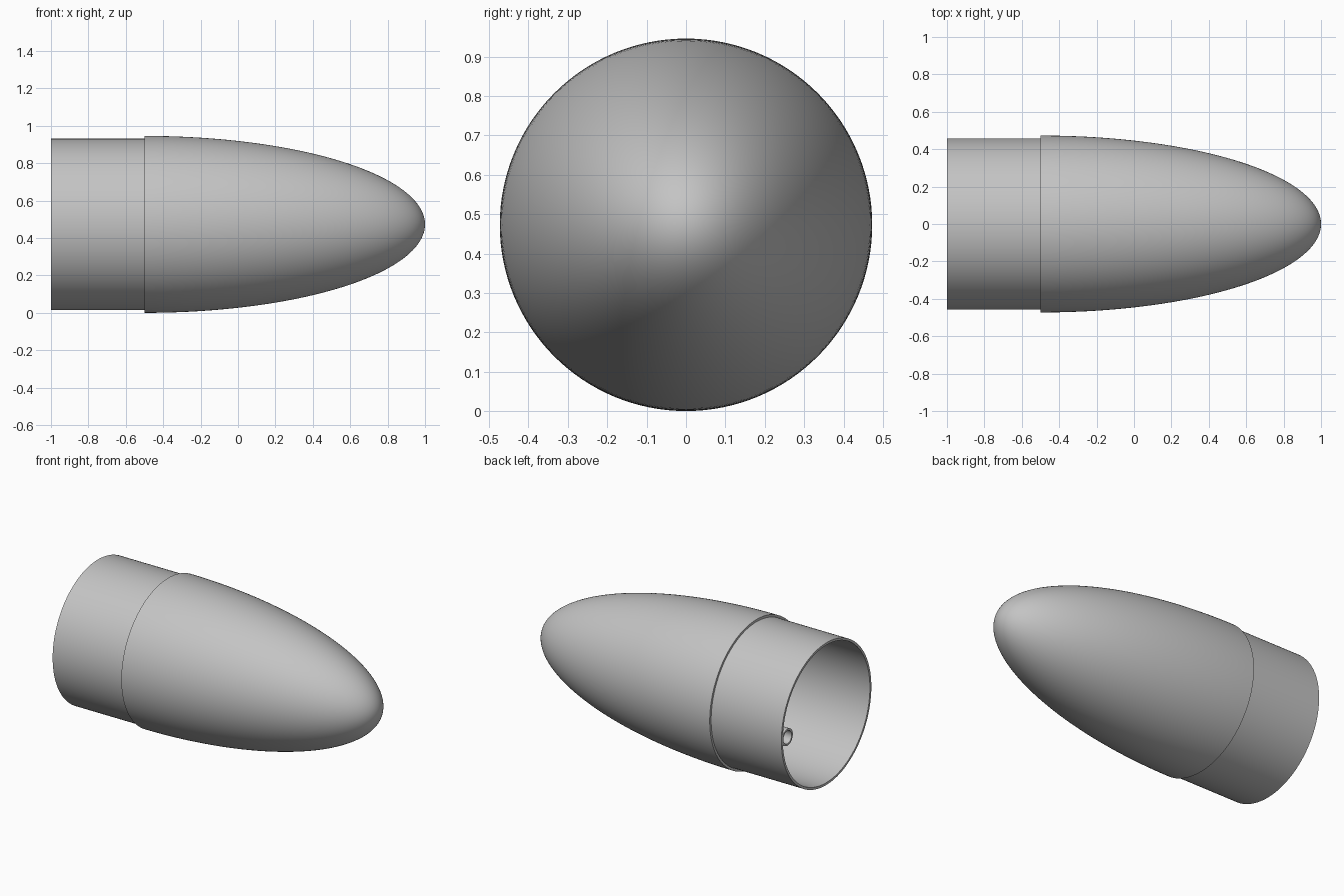
import bpy
import bmesh
import math
from mathutils import Matrix, Vector

cube = bpy.data.objects.get("Cube")
if cube:
    bpy.data.objects.remove(cube, do_unlink=True)

SHELL_R = 0.473      # widest radius, also the height of the axis
COLLAR_R = 0.458
INNER_R = 0.443
BACK, STEP, TIP = -1.0, -0.5, 1.0

grey = bpy.data.materials.new("plain grey")
grey.use_nodes = True
colour = (0.55, 0.55, 0.55, 1)
grey.diffuse_color = colour
grey.node_tree.nodes["Principled BSDF"].inputs["Base Color"].default_value = colour


def lathe(name, profile, sides, centre, closed=False):
    """Spin (x, radius) points about an axis parallel to x."""
    bm = bmesh.new()
    verts = [bm.verts.new((x, 0, r)) for x, r in profile]
    edges = [bm.edges.new(pair) for pair in zip(verts, verts[1:])]
    if closed:
        edges.append(bm.edges.new((verts[-1], verts[0])))
    bmesh.ops.spin(bm, geom=verts + edges, cent=(0, 0, 0), axis=(1, 0, 0),
                   angle=math.tau, steps=sides, use_duplicate=False)
    bmesh.ops.remove_doubles(bm, verts=bm.verts, dist=0.00005)
    bmesh.ops.recalc_face_normals(bm, faces=bm.faces)
    bm.transform(Matrix.Translation(Vector(centre)))
    mesh = bpy.data.meshes.new(name)
    bm.to_mesh(mesh)
    bm.free()
    mesh.materials.append(grey)
    obj = bpy.data.objects.new(name, mesh)
    bpy.context.collection.objects.link(obj)
    bpy.ops.object.select_all(action="DESELECT")
    obj.select_set(True)
    bpy.context.view_layer.objects.active = obj
    bpy.ops.object.shade_smooth_by_angle(angle=math.radians(30))
    return obj


def half_ellipse(length, radius, count=48):
    """Points from the tip back to the step."""
    angles = [math.pi / 2 * i / count for i in range(count + 1)]
    return [(STEP + length * math.cos(a), radius * math.sin(a)) for a in angles]


# Hollow nose shell with its stepped-in collar
outer = half_ellipse(TIP - STEP, SHELL_R)
inner = half_ellipse(TIP - STEP - 0.03, INNER_R)
profile = outer + [(STEP, COLLAR_R), (BACK, COLLAR_R), (BACK, INNER_R)] + inner[::-1]
lathe("nose_shell", profile, 128, (0, 0, SHELL_R))

# Small cord tube fixed to the inside of the collar
tube = [(BACK, 0.054), (BACK + 0.25, 0.054), (BACK + 0.25, 0.042), (BACK, 0.042)]
lathe("cord_tube", tube, 32, (0, 0.395, SHELL_R), closed=True)
